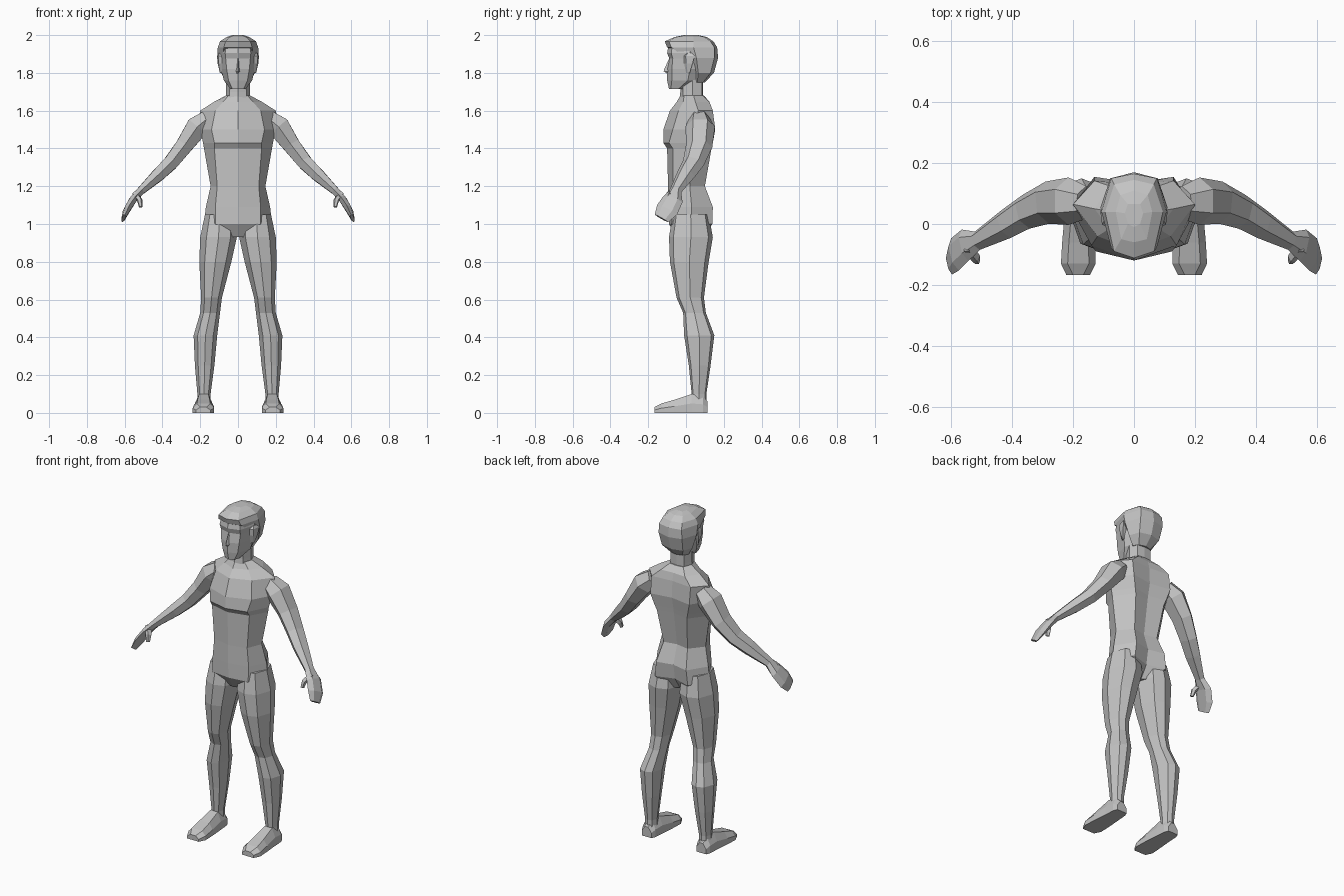
import bpy, bmesh, math
from mathutils import Vector

GREY = bpy.data.materials.new("plain grey")
GREY.diffuse_color = (0.55, 0.55, 0.55, 1)


def loft(name, rings, mirror=False):
    """Skin a list of equal-length point rings, cap both ends."""
    bm = bmesh.new()
    loops = [[bm.verts.new(p) for p in ring] for ring in rings]
    n = len(loops[0])
    for a, b in zip(loops, loops[1:]):
        for i in range(n):
            j = (i + 1) % n
            bm.faces.new((a[i], a[j], b[j], b[i]))
    bm.faces.new(loops[0])
    bm.faces.new(loops[-1])
    bmesh.ops.recalc_face_normals(bm, faces=bm.faces)
    me = bpy.data.meshes.new(name)
    bm.to_mesh(me)
    bm.free()
    me.materials.append(GREY)
    ob = bpy.data.objects.new(name, me)
    bpy.context.collection.objects.link(ob)
    if mirror:
        mod = ob.modifiers.new("mirror", 'MIRROR')
        mod.use_mirror_merge = False
    return ob


def sym_ring(z, yf, xc, yc, w, ym, xb, yb, ymid):
    """Symmetric 8-point ring: front ridge, front corner, side, back corner, spine."""
    half = [(xc, yc), (w, ym), (xb, yb)]
    pts = [(0, yf)] + half + [(0, ymid)] + [(-x, y) for x, y in reversed(half)]
    return [(x, y, z) for x, y in pts]


def tube(name, rows, sides=6):
    """Mirrored limb along a path; rows are x, y, z, width, thickness."""
    pts = [Vector(r[:3]) for r in rows]
    rings = []
    for i, r in enumerate(rows):
        d = (pts[min(i + 1, len(pts) - 1)] - pts[max(i - 1, 0)]).normalized()
        u = Vector((0, 1, 0))
        u = (u - d * u.dot(d)).normalized()
        v = d.cross(u)
        rings.append([pts[i] + u * r[3] * math.cos(math.tau * k / sides)
                      + v * r[4] * math.sin(math.tau * k / sides) for k in range(sides)])
    return loft(name, rings, True)


# Torso
loft("torso", [sym_ring(*r) for r in (
    (0.93, -.05, .03, -.04, .04, .03, .03, .08, .06),
    (1.00, -.09, .12, -.075, .18, .03, .11, .14, .105),
    (1.09, -.095, .12, -.07, .17, .03, .10, .142, .12),
    (1.20, -.095, .11, -.07, .145, .02, .08, .10, .085),
    (1.40, -.10, .125, -.07, .18, .03, .10, .135, .115),
    (1.43, -.12, .125, -.09, .185, .03, .11, .142, .12),
    (1.50, -.12, .14, -.07, .20, .04, .13, .155, .135),
    (1.60, -.085, .12, -.04, .20, .065, .13, .142, .13),
    (1.645, -.05, .08, -.015, .13, .05, .08, .125, .12),
    (1.68, -.03, .05, -.01, .065, .04, .045, .09, .095))])

# Neck
loft("neck", [sym_ring(*r) for r in (
    (1.62, -.04, .045, -.02, .065, .035, .045, .085, .09),
    (1.70, -.03, .045, -.015, .063, .035, .045, .085, .09),
    (1.80, -.03, .045, -.015, .063, .035, .045, .085, .09))])

# Face and skull
loft("head", [sym_ring(*r) for r in (
    (1.715, -.09, .03, -.08, .04, -.04, .03, .01, .01),
    (1.76, -.10, .05, -.075, .075, .01, .05, .06, .07),
    (1.82, -.10, .06, -.075, .09, .02, .06, .11, .11),
    (1.875, -.088, .065, -.07, .095, .02, .06, .11, .11),
    (1.905, -.10, .068, -.078, .098, .02, .06, .11, .11),
    (1.96, -.09, .06, -.07, .09, .02, .06, .11, .11))])

# Hair with overhanging fringe
loft("hair", [sym_ring(*r) for r in (
    (1.75, .04, .03, .04, .06, .06, .04, .09, .10),
    (1.80, .03, .05, .035, .09, .065, .07, .13, .148),
    (1.88, .00, .08, .00, .11, .055, .078, .15, .17),
    (1.935, -.10, .075, -.078, .107, .04, .075, .15, .165),
    (1.967, -.112, .066, -.09, .095, .04, .065, .13, .145),
    (1.99, -.06, .042, -.05, .06, .04, .045, .095, .11),
    (2.00, -.01, .02, .00, .03, .035, .02, .065, .065))])

# Nose
loft("nose", [[(-w, -.08, z), (0, y, z), (w, -.08, z)] for z, y, w in (
    (1.79, -.09, .012), (1.808, -.118, .018), (1.82, -.115, .014), (1.875, -.09, .007))])

# Ears
loft("ear", [[(.085, y0, z), (x, y0 + .01, z), (x + .006, y1, z), (.085, y1, z)]
             for z, x, y0, y1 in ((1.80, .09, .0, .02), (1.85, .102, -.01, .035),
                                  (1.89, .105, -.012, .045), (1.905, .098, .0, .03))], True)

# Arm and mitten hand
tube("arm", (
    (.16, .07, 1.56, .055, .05),
    (.215, .075, 1.515, .078, .068),
    (.285, .07, 1.415, .070, .052),
    (.355, .04, 1.325, .058, .045),
    (.42, .00, 1.262, .050, .040),
    (.515, -.055, 1.175, .032, .024),
    (.555, -.07, 1.13, .055, .022),
    (.588, -.10, 1.075, .060, .020),
    (.606, -.13, 1.03, .042, .010)))
tube("thumb", (
    (.545, -.075, 1.16, .022, .016),
    (.520, -.11, 1.125, .020, .015),
    (.515, -.122, 1.09, .012, .010)), 5)

# Legs: octagonal rings from inner/outer x and front/back y
def leg_ring(z, x0, x1, y0, y1):
    cx, cy, rx, ry = (x0 + x1) / 2, (y0 + y1) / 2, (x1 - x0) / 2, (y1 - y0) / 2
    return [(cx + a * rx, cy + b * ry, z) for a, b in (
        (0, -1), (.66, -.8), (1, 0), (.66, .8), (0, 1), (-.66, .8), (-1, 0), (-.66, -.8))]


loft("leg", [leg_ring(*r) for r in (
    (1.05, .02, .175, -.07, .12),
    (0.93, .006, .20, -.09, .142),
    (0.80, .035, .205, -.085, .12),
    (0.61, .085, .195, -.05, .095),
    (0.53, .095, .20, -.015, .105),
    (0.41, .11, .235, -.01, .15),
    (0.25, .125, .228, .015, .13),
    (0.10, .145, .215, .03, .108),
    (0.04, .145, .215, .03, .108))], True)

# Feet lofted from heel to toe
loft("foot", [[(x0, y, 0), (x1, y, 0), (x1, y, z * .5), (x1 - .022, y, z),
               (x0 + .022, y, z), (x0, y, z * .5)] for y, x0, x1, z in (
    (.115, .15, .215, .06), (.09, .14, .225, .09), (.03, .135, .228, .10),
    (-.06, .128, .236, .07), (-.13, .126, .24, .05), (-.168, .145, .222, .03))], True)
